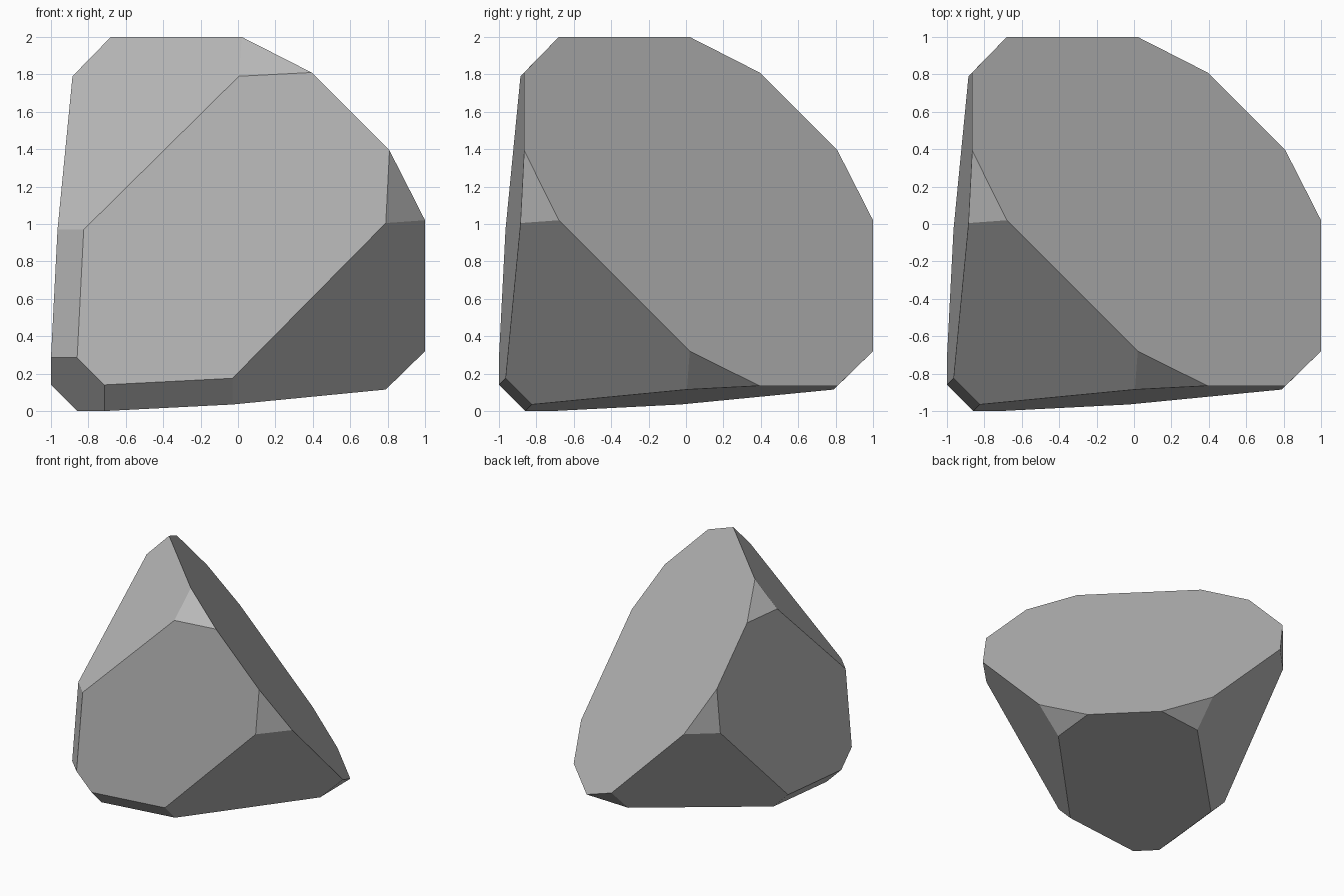
import bpy, bmesh, math

if "Cube" in bpy.data.objects:
    bpy.data.objects.remove(bpy.data.objects["Cube"])

# Corner families: each is repeated over every ordering of its coordinates
FAMILIES = [
    (1.0, 0.02, -0.68),        # tips of the large slanted face
    (0.81, 0.393, -0.865),     # shoulders of the large slanted face
    (0.79, 0.005, -0.885),     # inner points of the small triangles
    (-0.03, -0.825, -0.965),   # bends of the bevelled edges
    (-1.0, -0.86, -0.715),     # hexagonal clipped corner
]
ORDERS = [(0, 1, 2), (0, 2, 1), (1, 0, 2), (1, 2, 0), (2, 0, 1), (2, 1, 0)]

# Faceted solid: hull of all corners, flat regions merged into single faces
bm = bmesh.new()
for f in FAMILIES:
    for i, j, k in ORDERS:
        bm.verts.new((f[i], f[j], f[k] + 1.0))
bmesh.ops.convex_hull(bm, input=bm.verts)
bmesh.ops.dissolve_limit(bm, angle_limit=math.radians(3),
                         verts=bm.verts, edges=bm.edges)
bmesh.ops.recalc_face_normals(bm, faces=bm.faces)

mesh = bpy.data.meshes.new("faceted_solid")
bm.to_mesh(mesh)
bm.free()
solid = bpy.data.objects.new("faceted_solid", mesh)
bpy.context.collection.objects.link(solid)

# Plain grey
grey = bpy.data.materials.new("grey")
grey.diffuse_color = (0.5, 0.5, 0.5, 1)
grey.use_nodes = True
grey.node_tree.nodes["Principled BSDF"].inputs["Base Color"].default_value = grey.diffuse_color
mesh.materials.append(grey)
